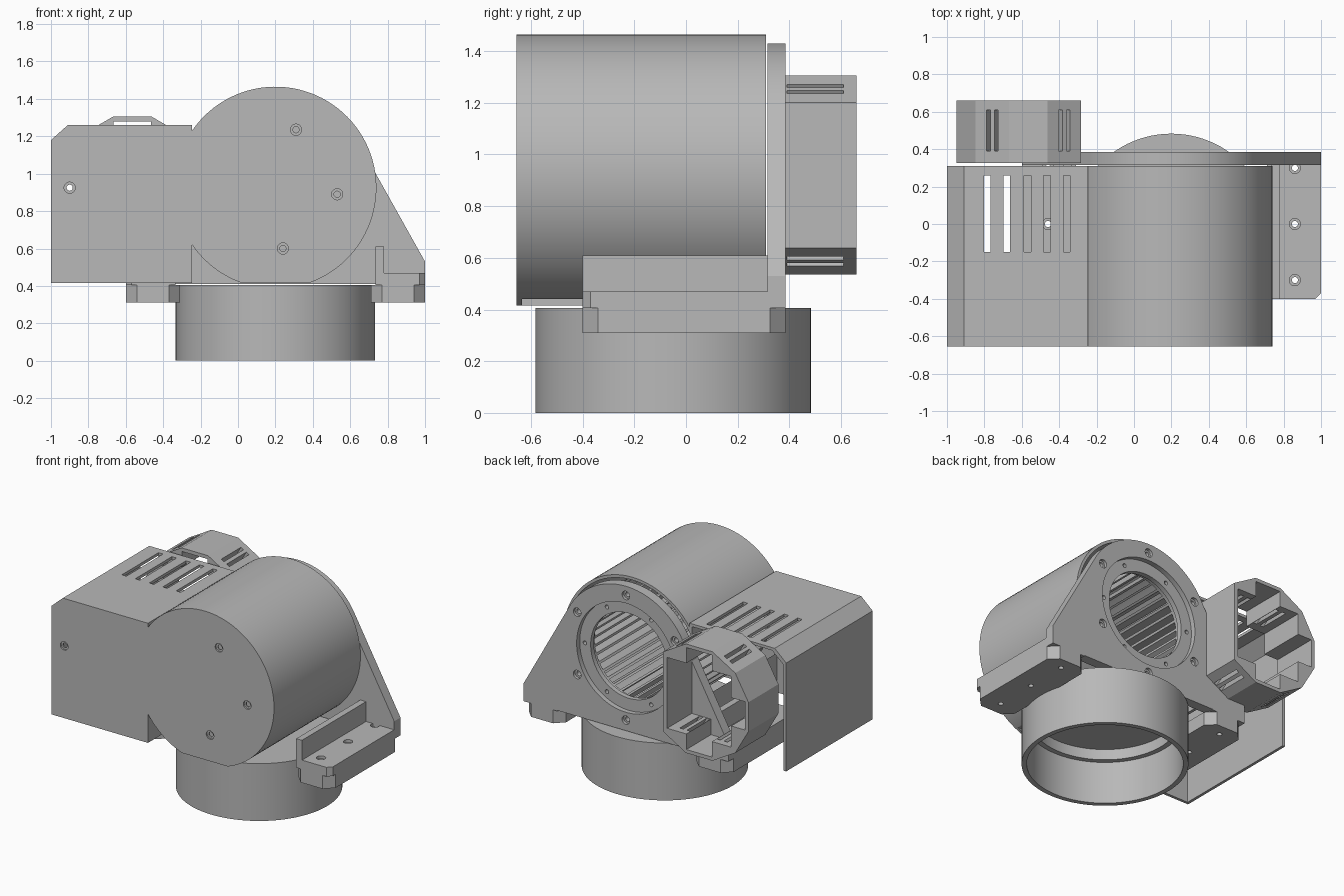
import bpy, bmesh
from math import sin, cos, tan, pi, radians, sqrt, acos, atan2, hypot

old = bpy.data.objects.get("Cube")
if old:
    bpy.data.objects.remove(old)

grey = bpy.data.materials.new("light grey plastic")
grey.use_nodes = True
grey.diffuse_color = (0.48, 0.48, 0.48, 1)
grey.node_tree.nodes["Principled BSDF"].inputs["Base Color"].default_value = (0.48, 0.48, 0.48, 1)

CX, CZ = 0.2, 0.925      # fan axis
SEG = 96


def finish(name, bm):
    bmesh.ops.recalc_face_normals(bm, faces=bm.faces)
    me = bpy.data.meshes.new(name)
    bm.to_mesh(me)
    bm.free()
    me.materials.append(grey)
    ob = bpy.data.objects.new(name, me)
    bpy.context.collection.objects.link(ob)
    return ob


def add_prism(bm, pts, axis, a, b):
    """Extrude a 2D outline along y (outline in xz) or z (outline in xy)."""
    def put(p, t):
        return (p[0], t, p[1]) if axis == "y" else (p[0], p[1], t)
    low = [bm.verts.new(put(p, a)) for p in pts]
    top = [bm.verts.new(put(p, b)) for p in pts]
    bm.faces.new(low)
    bm.faces.new(top[::-1])
    for i in range(len(pts)):
        j = (i + 1) % len(pts)
        bm.faces.new((low[i], low[j], top[j], top[i]))


def prism(name, pts, axis, a, b):
    bm = bmesh.new()
    add_prism(bm, pts, axis, a, b)
    return finish(name, bm)


def rect(x0, x1, y0, y1):
    return [(x0, y0), (x1, y0), (x1, y1), (x0, y1)]


def arc(cx, cy, r, a0, a1, n):
    return [(cx + r * cos(a0 + (a1 - a0) * i / n), cy + r * sin(a0 + (a1 - a0) * i / n))
            for i in range(n + 1)]


def circle(cx, cy, r, n=SEG):
    return arc(cx, cy, r, 0, 2 * pi, n)[:-1]


def lathe(name, profile, axis, cx, c2):
    """Revolve a closed (radius, height) profile around an axis."""
    bm = bmesh.new()
    rings = []
    for k in range(SEG):
        a = 2 * pi * k / SEG
        ring = []
        for r, t in profile:
            u, v = cx + r * cos(a), c2 + r * sin(a)
            ring.append(bm.verts.new((u, t, v) if axis == "y" else (u, v, t)))
        rings.append(ring)
    n = len(profile)
    for k in range(SEG):
        p, q = rings[k], rings[(k + 1) % SEG]
        for i in range(n):
            j = (i + 1) % n
            bm.faces.new((p[i], p[j], q[j], q[i]))
    bmesh.ops.remove_doubles(bm, verts=bm.verts, dist=1e-5)
    return finish(name, bm)


def cut(ob, cutters):
    """Subtract the cutters, bake the result and drop the cutters."""
    for c in cutters:
        c.hide_render = True
        m = ob.modifiers.new("cut", "BOOLEAN")
        m.operation, m.solver, m.object = "DIFFERENCE", "EXACT", c
    dg = bpy.context.evaluated_depsgraph_get()
    me = bpy.data.meshes.new_from_object(ob.evaluated_get(dg))
    ob.modifiers.clear()
    ob.data = me
    for c in cutters:
        bpy.data.objects.remove(c)


def screw_hole(x, v, axis, a, b, face, depth, r=0.03):
    """Through hole with a shallow counterbore around its face."""
    return [prism("cutter", circle(x, v, r * 0.55, 20), axis, a, b),
            prism("cutter", circle(x, v, r, 20), axis, face - depth, face + depth)]


# Fan cover: round housing joined to a box that is open behind and below
def cover_outline(r, right, left, top, floor, chord):
    half = acos((right - CX) / r)
    low = acos((CZ - chord) / r) if CZ - chord < r else 0
    pts = arc(CX, CZ, r, half, -pi / 2 + low, 60)
    pts += arc(CX, CZ, r, -pi / 2 - low - 0.001, -half, 20)
    return pts + [(right, floor), (left, floor), (left, top - 0.08),
                  (left + 0.09, top), (right, top)]


cover = prism("fan_cover", cover_outline(0.54, -0.245, -1, 1.26, 0.415, 0.415), "y", -0.655, 0.31)
cuts = [prism("cutter", cover_outline(0.52, -0.265, -0.98, 1.24, 0.2, 0.2), "y", -0.635, 0.4),
        prism("cutter", rect(-0.1, 0.7, 0.3, 0.44), "y", -0.635, 0.4)]
cuts += [prism("cutter", rect(x - 0.018, x + 0.018, -0.15, 0.26), "z", 1.15, 1.4)
         for x in (-0.785, -0.68, -0.57, -0.465, -0.36)]
for x, z in ((0.31, 1.235), (0.53, 0.89), (0.24, 0.6), (-0.9, 0.925)):
    cuts += screw_hole(x, z, "y", -0.7, -0.6, -0.655, 0.01)
cut(cover, cuts)

# Back plate: round top with tangent sides running down to the feet
R = 0.505
dx, dz = 0.8, 0.53 - CZ
tang = atan2(dz, dx) + acos(R / hypot(dx, dz))
outline = arc(CX, CZ, R, tang, pi - tang, 48)
outline += [(CX - dx, 0.53), (CX - dx, 0.41), (CX + dx, 0.41), (CX + dx, 0.53)]
plate = prism("back_plate", outline, "y", 0.315, 0.385)
cuts = [prism("cutter", circle(CX, CZ, 0.3), "y", 0.2, 0.5),
        prism("cutter", circle(CX, CZ, 0.385), "y", 0.35, 0.5)]
for k in range(6):
    a = pi / 2 + k * pi / 3
    cuts += screw_hole(CX + 0.44 * cos(a), CZ + 0.44 * sin(a), "y", 0.2, 0.5, 0.385, 0.02)
    b = a + pi / 6
    cuts.append(prism("cutter", circle(CX + 0.345 * cos(b), CZ + 0.345 * sin(b), 0.014, 16), "y", 0.2, 0.5))
cut(plate, cuts)

# Impeller: blades between a closed disc and an open rim
bm = bmesh.new()
for k in range(36):
    a = 2 * pi * k / 36
    ends = [(0.33, a), (0.43, a + 0.12), (0.43, a + 0.155), (0.33, a + 0.05)]
    add_prism(bm, [(CX + r * cos(t), CZ + r * sin(t)) for r, t in ends], "y", -0.58, 0.28)
finish("impeller_blades", bm)
lathe("impeller_rim", [(0.325, 0.27), (0.435, 0.27), (0.435, 0.295), (0.325, 0.295)], "y", CX, CZ)
prism("impeller_disc", circle(CX, CZ, 0.435), "y", -0.6, -0.575)

# Round outlet collar, open below
lathe("outlet_collar", [(0, 0.405), (0.533, 0.405), (0.533, 0), (0.5, 0), (0.5, 0.3),
                        (0.465, 0.3), (0.465, 0.375), (0, 0.375)], "z", CX, -0.05)


# Mounting feet, mirrored about the fan axis
def foot(side, s):
    def mir(pts):
        return [(CX + s * (x - CX), y) for x, y in pts]

    def chamfered(x0, x1, y0, y1, c):
        return mir([(x0 + c, y0), (x1 - c, y0), (x1, y0 + c), (x1, y1 - c),
                    (x1 - c, y1), (x0 + c, y1), (x0, y1 - c), (x0, y0 + c)])
    lower = prism(side + "_foot_block", chamfered(0.71, 1.0, -0.4, 0.385, 0.06), "z", 0.31, 0.405)
    upper = prism(side + "_foot_top", mir([(0.735, -0.4), (0.97, -0.4), (1, -0.37),
                                           (1, 0.385), (0.735, 0.385)]), "z", 0.405, 0.47)
    prism(side + "_foot_flange", mir(rect(0.735, 0.78, -0.4, 0.315)), "z", 0.47, 0.61)
    x = CX + s * 0.66
    for y in (-0.3, 0, 0.3):
        cut(upper, screw_hole(x, y, "z", 0.3, 0.6, 0.47, 0.02))
        cut(lower, [prism("cutter", circle(x, y, 0.017, 20), "z", 0.2, 0.5)])


foot("left", 1)
foot("right", -1)

# Motor holder: twelve-sided sleeve with one flat side and a stepped opening
MX, MZ, AP = -0.565, 0.92, 0.385
rad = AP / cos(pi / 12)
holder = prism("motor_holder", arc(MX, MZ, rad, pi / 4, 7 * pi / 4, 9), "y", 0.325, 0.66)
q, w, h = 0.25, 0.1, 0.36
opening = [(q, -q), (q, q), (w, q), (w, h), (-w, h), (-w, q), (-q, q), (-q, w),
           (-h, w), (-h, -w), (-q, -w), (-q, -q), (-w, -q), (-w, -h), (w, -h), (w, -q)]
cuts = [prism("cutter", [(MX + x, MZ + z) for x, z in opening], "y", 0.2, 0.8)]
for deg in (60, 120, 240, 300):
    a = radians(deg)
    for off in (-0.024, 0.024):
        pts = [(MX + r * cos(a) - t * sin(a), MZ + r * sin(a) + t * cos(a))
               for r, t in rect(0.26, 0.45, off - 0.012, off + 0.012)]
        cuts.append(prism("cutter", pts, "y", 0.39, 0.61))
cut(holder, cuts)

# Smooth the round surfaces and keep the edges crisp
bpy.ops.object.select_all(action="DESELECT")
for ob in bpy.context.collection.objects:
    if ob.type == "MESH" and grey.name in ob.data.materials:
        ob.select_set(True)
        bpy.context.view_layer.objects.active = ob
bpy.ops.object.shade_smooth_by_angle(angle=radians(20))
